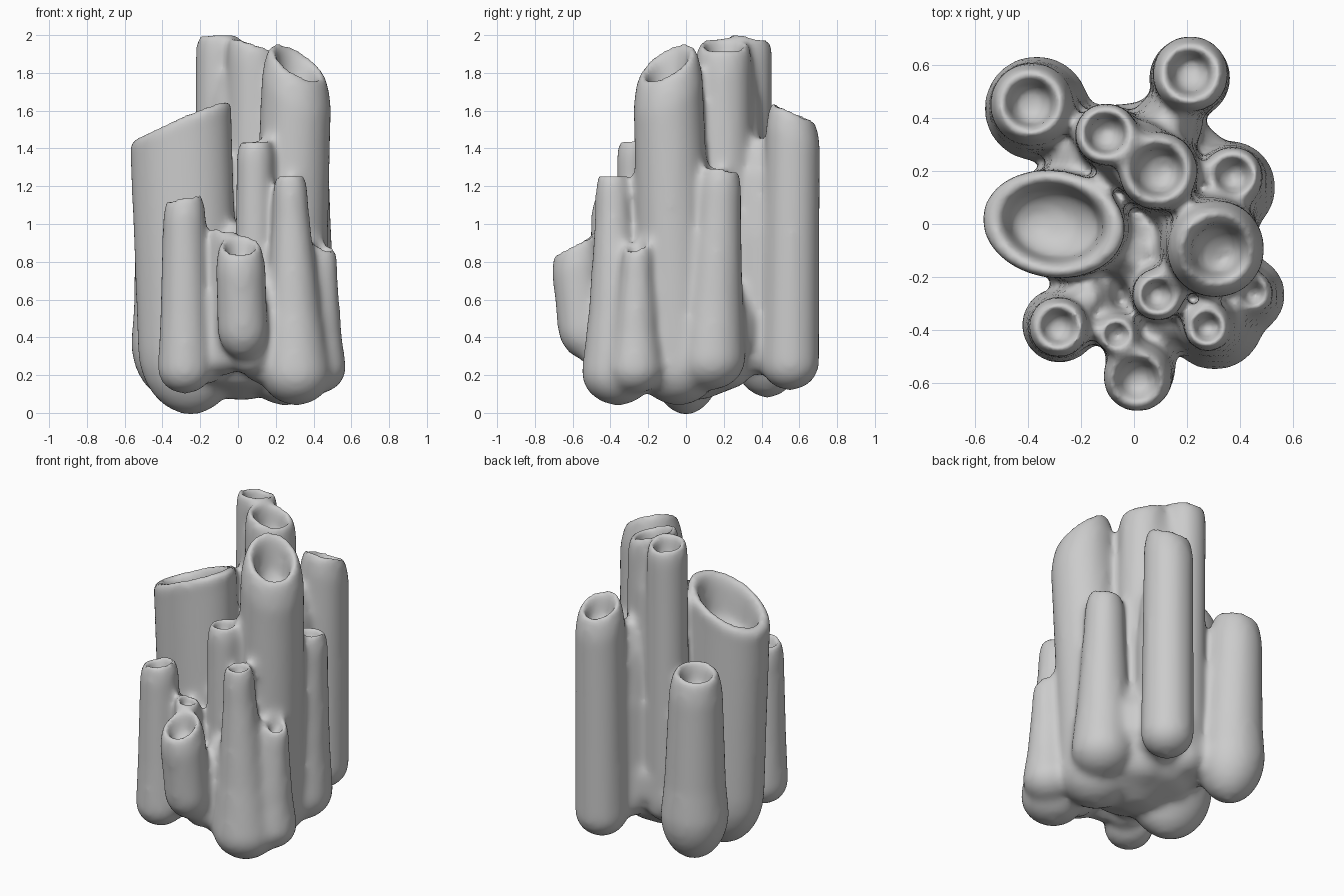
import bpy, bmesh
from math import sin, cos, pi

SIDES = 24
bm = bmesh.new()


def loft(rings):
    """Closed skin through a list of rings of points."""
    rows = [[bm.verts.new(p) for p in ring] for ring in rings]
    for a, b in zip(rows, rows[1:]):
        for i in range(SIDES):
            j = (i + 1) % SIDES
            bm.faces.new((a[i], a[j], b[j], b[i]))
    bm.faces.new(rows[0][::-1])
    bm.faces.new(rows[-1])


def tube(base, top, r0, r1, slope=(0, 0), cup=0.16, stretch=(1, 1), turn=0, foot=0.9, lip=0.7):
    """Round-bottomed tube leaning from base to top, sloped rim, hollow cup on top."""
    h = top[2] - base[2]
    # (height, radius): rounded foot, tapering wall, rolled rim, cup
    prof = [(r0 * (1 - cos(a * pi / 12)) * foot, r0 * max(0.12, sin(a * pi / 12)))
            for a in range(0, 7)]
    for f in (0.4, 0.5, 0.6, 0.7, 0.8):
        prof.append((h * f, r0 + (r1 - r0) * min(1, f * 1.15)))
    s = min(1.4, r1 / 0.12) * (1 - lip) / 0.3
    prof += [(h - 0.11 * s, r1), (h - 0.05 * s, r1 * (0.4 + 0.6 * lip) * 1.12),
             (h - 0.015 * s, r1 * (lip + 0.14)), (h + 0.004, r1 * (lip + 0.04)),
             (h - 0.004, r1 * (lip - 0.06)), (h - 0.05, r1 * (lip - 0.13)),
             (h - cup * 0.8, r1 * (lip - 0.23)), (h - cup, r1 * 0.28)]
    rings = []
    for z, r in prof:
        f = z / h
        cx, cy = (base[i] + (top[i] - base[i]) * f for i in (0, 1))
        tilt = max(0, (f - 0.5) * 2)
        ring = []
        for i in range(SIDES):
            a = 2 * pi * i / SIDES
            u, v = r * cos(a) * stretch[0], r * sin(a) * stretch[1]
            x, y = u * cos(turn) - v * sin(turn), u * sin(turn) + v * cos(turn)
            ring.append((cx + x, cy + y, base[2] + z + tilt * (slope[0] * x + slope[1] * y)))
        rings.append(ring)
    loft(rings)


def filler(x, y, r, z0, z1):
    """Solid web with a long tapering top that joins neighbouring tubes."""
    prof = [(z0, 0.15), (z0 + r * 0.2, 0.65), (z0 + r * 0.7, 1),
            (z0 + (z1 - z0) * 0.6, 1), (z0 + (z1 - z0) * 0.85, 0.8), (z1, 0.35)]
    loft([[(x + r * k * cos(2 * pi * i / SIDES), y + r * k * sin(2 * pi * i / SIDES), z)
           for i in range(SIDES)] for z, k in prof])


# large tubes
tube((-0.25, 0, -0.01), (-0.305, 0, 1.55), 0.24, 0.24, (0.42, -0.1), 0.28, (1.13, 0.85), -0.15, 1.4, 0.84)
tube((0.25, -0.04, 0.04), (0.315, -0.1, 1.86), 0.21, 0.185, (-0.55, 0.5), 0.22)
tube((0.1, 0.2, 0.12), (0.09, 0.2, 1.96), 0.17, 0.15, (-0.3, 0), 0.18, lip=0.76)
tube((-0.1, 0.32, 0.2), (-0.105, 0.34, 2.0), 0.13, 0.12, (0, -0.2), lip=0.76)
tube((0.21, 0.55, 0.12), (0.213, 0.568, 1.6), 0.155, 0.145, (0, -0.45))
tube((-0.36, 0.43, 0.08), (-0.39, 0.455, 1.29), 0.2, 0.158, (0.1, -0.1), foot=1.4)
# small tubes
tube((0.355, 0.13, 0.12), (0.375, 0.185, 1.3), 0.18, 0.115, (0, -0.1), 0.12)
tube((0.09, -0.24, 0.2), (0.09, -0.27, 1.45), 0.12, 0.1, (0.1, 0), 0.12)
tube((0.31, -0.36, 0.04), (0.275, -0.39, 1.27), 0.19, 0.092, (0, 0), 0.12)
tube((0.42, -0.27, 0.1), (0.45, -0.26, 0.9), 0.15, 0.08, (-0.4, 0.3), 0.1)
tube((-0.28, -0.38, 0.1), (-0.285, -0.39, 1.15), 0.145, 0.115, (0.15, 0), 0.12)
tube((-0.07, -0.36, 0.2), (-0.065, -0.42, 0.98), 0.11, 0.078, (-0.1, 0), 0.1)
tube((0.03, -0.53, 0.28), (0.01, -0.59, 0.9), 0.135, 0.133, (0, 0.5), 0.13, foot=1.2)
# broad core and webs between the tubes
for web in ((0.02, 0.04, 0.42, 0.07, 0.8), (0, -0.1, 0.14, 0.3, 1.0), (0.17, 0.08, 0.12, 0.3, 1.4),
            (0.03, 0.31, 0.1, 0.3, 1.88), (-0.06, 0.22, 0.09, 0.3, 1.8),
            (-0.19, 0.25, 0.14, 0.2, 1.1), (0.13, 0.38, 0.13, 0.2, 1.45),
            (0.34, 0.05, 0.1, 0.2, 1.1), (0.14, -0.36, 0.13, 0.15, 0.75),
            (-0.17, -0.28, 0.11, 0.15, 0.9), (0.06, -0.44, 0.11, 0.2, 0.65)):
    filler(*web)

bmesh.ops.recalc_face_normals(bm, faces=bm.faces)
mesh = bpy.data.meshes.new("tube_sponge")
bm.to_mesh(mesh)
bm.free()
sponge = bpy.data.objects.new("tube_sponge", mesh)
bpy.context.collection.objects.link(sponge)

# fuse everything into one soft skin
remesh = sponge.modifiers.new("fuse", 'REMESH')
remesh.mode = 'VOXEL'
remesh.voxel_size = 0.02
remesh.use_smooth_shade = True
soft = sponge.modifiers.new("soften", 'SMOOTH')
soft.factor = 0.5
soft.iterations = 18
